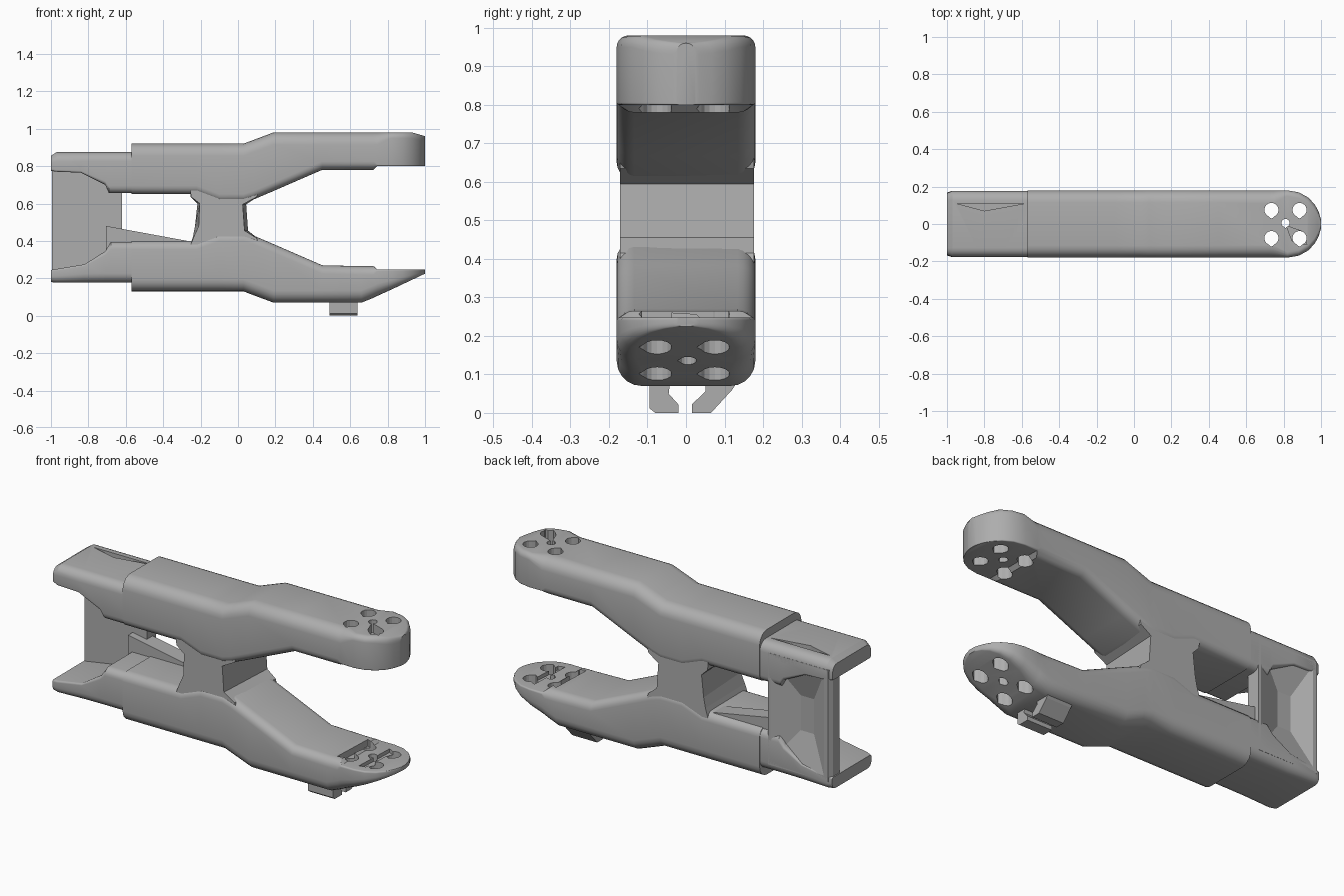
import bpy
import bmesh
from math import cos, sin, pi, radians

if "Cube" in bpy.data.objects:
    bpy.data.objects.remove(bpy.data.objects["Cube"], do_unlink=True)

grey = bpy.data.materials.new("plain_grey")
grey.use_nodes = True
colour = (0.42, 0.42, 0.42, 1)
grey.diffuse_color = colour
grey.node_tree.nodes["Principled BSDF"].inputs["Base Color"].default_value = colour


def make(name, bm, smooth=True):
    bmesh.ops.recalc_face_normals(bm, faces=bm.faces)
    me = bpy.data.meshes.new(name)
    bm.to_mesh(me)
    bm.free()
    me.materials.append(grey)
    if smooth:
        me.shade_smooth()
        me.set_sharp_from_angle(angle=radians(25))
    ob = bpy.data.objects.new(name, me)
    bpy.context.collection.objects.link(ob)
    return ob


def skin(name, rings, smooth=True):
    """Join matching rings of points into a closed solid."""
    bm = bmesh.new()
    loops = [[bm.verts.new(p) for p in ring] for ring in rings]
    for a, b in zip(loops, loops[1:]):
        for i in range(len(a)):
            j = (i + 1) % len(a)
            bm.faces.new((a[i], a[j], b[j], b[i]))
    bm.faces.new(loops[0])
    bm.faces.new(loops[-1])
    return make(name, bm, smooth)


def rounded_ring(x, low, high, half, r_low, r_high, steps=5):
    limit = 0.48 * min(high - low, 2 * half)
    pts = []
    for k in range(4):
        r = min(r_low if k > 1 else r_high, limit)
        sy = 1 if k in (0, 3) else -1
        cy = sy * (half - r)
        cz = high - r if k < 2 else low + r
        for s in range(steps + 1):
            a = (k + s / steps) * pi / 2
            pts.append((x, cy + r * cos(a), cz + r * sin(a)))
    return pts


def loft(name, sections):
    return skin(name, [rounded_ring(*s) for s in sections])


def prism(name, outline, axis, start, end):
    """Extrude a 2D outline along one axis."""
    place = {"x": lambda p, d: (d, p[0], p[1]),
             "y": lambda p, d: (p[0], d, p[1]),
             "z": lambda p, d: (p[0], p[1], d)}[axis]
    return skin(name, [[place(p, d) for p in outline] for d in (start, end)], False)


def cut(target, cutter):
    cutter.hide_render = True
    mod = target.modifiers.new("cut", "BOOLEAN")
    mod.operation = "DIFFERENCE"
    mod.solver = "EXACT"
    mod.object = cutter
    bpy.context.view_layer.objects.active = target
    bpy.ops.object.modifier_apply(modifier="cut")
    bpy.data.objects.remove(cutter, do_unlink=True)


W, R = 0.18, 0.065
MID = 0.525

# Shared arm shape: x, inner and outer distance from the middle height
trunk = [(-0.57, 0.125, 0.395), (-0.22, 0.125, 0.395), (-0.1, 0.08, 0.395),
         (0.03, 0.08, 0.395), (0.08, 0.095, 0.414), (0.19, 0.142, 0.455),
         (0.45, 0.255, 0.455)]

# Rounded tip: position and half width
tip = [(0.82 + 0.18 * sin(t), max(0.025, W * cos(t)))
       for t in (radians(a) for a in (0, 20, 38, 54, 68, 79, 88))]

# Upper arm with flat round pad
upper = [(x, MID + a, MID + b, W, R * 0.7, R) for x, a, b in trunk]
upper += [(0.725, 0.78, 0.98, W, R * 0.7, R), (0.745, 0.80, 0.98, W, 0.008, R)]
upper += [(x, 0.80, 0.98 - 0.02 * max(0, x - 0.93) / 0.07, w, 0.006, 0.03)
          for x, w in tip]
upper_arm = loft("upper_arm", upper)

# Lower arm with a tip that slopes up underneath
lower = [(x, MID - b, MID - a, W, R, R * 0.7) for x, a, b in trunk]
lower += [(0.66, 0.07, 0.265, W, R, R * 0.7), (0.725, 0.096, 0.265, W, R, R * 0.7),
          (0.745, 0.106, 0.248, W, R, 0.01)]
lower += [(x, 0.14 + 0.085 * (x - 0.82) / 0.18, 0.248, w, 0.05, 0.008)
          for x, w in tip]
lower_arm = loft("lower_arm", lower)


# Screw holes through both tips
def drill(x, y, r):
    pts = [(x + r * cos(i * pi / 8), y + r * sin(i * pi / 8)) for i in range(16)]
    pts[12] = (x, y - r * 1.25)
    for arm, bottom, top in ((upper_arm, 0.7, 1.1), (lower_arm, 0.02, 0.4)):
        cut(arm, prism("drill", pts, "z", bottom, top))


for hx in (0.735, 0.885):
    for hy in (-0.075, 0.075):
        drill(hx, hy, 0.038)
drill(0.81, 0.005, 0.022)

# Broken notch in the upper tip and slots in the lower pad
notch = [(0.815, -0.01), (0.845, -0.09), (0.925, -0.11), (0.9, -0.04)]
cut(upper_arm, prism("notch", notch, "z", 0.93, 1.1))
for sx in (0.69, 0.82):
    slot = [(sx, -0.13), (sx + 0.035, -0.12), (sx + 0.05, 0.1), (sx + 0.01, 0.12)]
    cut(lower_arm, prism("slot", slot, "z", 0.228, 0.4))

# Bridge between the arms, wider towards the back
bridge = [(-0.26, 0.70), (-0.25, 0.635), (-0.205, 0.60), (-0.21, 0.48),
          (-0.235, 0.425), (-0.26, 0.36), (0.12, 0.36), (0.1, 0.415),
          (0.035, 0.455), (0.025, 0.595), (0.1, 0.635), (0.12, 0.70)]


def bridge_ring(y, grow):
    ring = []
    for x, z in bridge:
        near = max(0, 1 - abs(z - MID) / 0.12)
        ring.append((x + grow * near * (1 if x > -0.1 else -0.7), y, z))
    return ring


skin("bridge", [bridge_ring(-0.172, 0), bridge_ring(0.176, 0.045)], False)

# Rear tails stepping down out of the arms
T = 0.177
upper_tail = loft("upper_tail", [
    (-1.0, 0.775, 0.855, T - 0.012, 0.01, 0.04), (-0.97, 0.77, 0.875, T, 0.01, 0.05),
    (-0.84, 0.765, 0.875, T, 0.01, 0.05), (-0.71, 0.70, 0.875, T, 0.02, 0.05),
    (-0.69, 0.655, 0.875, T, 0.04, 0.05), (-0.5, 0.655, 0.875, T, 0.04, 0.05)])
loft("lower_tail", [
    (-1.0, 0.18, 0.245, T - 0.008, 0.04, 0.01), (-0.97, 0.177, 0.25, T, 0.05, 0.01),
    (-0.82, 0.177, 0.275, T, 0.05, 0.01), (-0.71, 0.177, 0.345, T, 0.05, 0.02),
    (-0.68, 0.177, 0.395, T, 0.05, 0.04), (-0.5, 0.177, 0.395, T, 0.05, 0.04)])
groove = [(-0.95, 0.11), (-0.8, 0.07), (-0.58, 0.11)]
cut(upper_tail, prism("groove", groove, "z", 0.85, 0.95))


# Back plate with a sunken faceted panel
def plate_ring(y, x0, x1, z0, z1):
    return [(x0, y, z0), (x1, y, z0), (x1, y, z1), (x0, y, z1)]


skin("back_plate", [plate_ring(0.10, -0.995, -0.62, 0.22, 0.83),
                    plate_ring(0.155, -0.995, -0.62, 0.22, 0.83),
                    plate_ring(0.177, -0.98, -0.62, 0.22, 0.83),
                    plate_ring(0.177, -0.955, -0.635, 0.25, 0.80),
                    plate_ring(0.125, -0.86, -0.78, 0.43, 0.62)], False)

# Gusset rising from the lower arm beside the plate
prism("gusset", [(-0.705, 0.27), (-0.27, 0.35), (-0.27, 0.40), (-0.705, 0.48)],
      "y", 0.06, 0.15)

# Pair of cable hooks underneath
hooks = {"front_hook": [(-0.095, 0.09), (-0.095, 0.012), (-0.08, 0.0), (-0.02, 0.0),
                        (-0.02, 0.022), (-0.045, 0.05), (-0.04, 0.09)],
         "back_hook": [(0.14, 0.09), (0.12, 0.06), (0.065, 0.0), (0.015, 0.0),
                       (0.015, 0.022), (0.05, 0.055), (0.05, 0.09)]}
for hook_name, shape in hooks.items():
    prism(hook_name, shape, "x", 0.49, 0.64)
